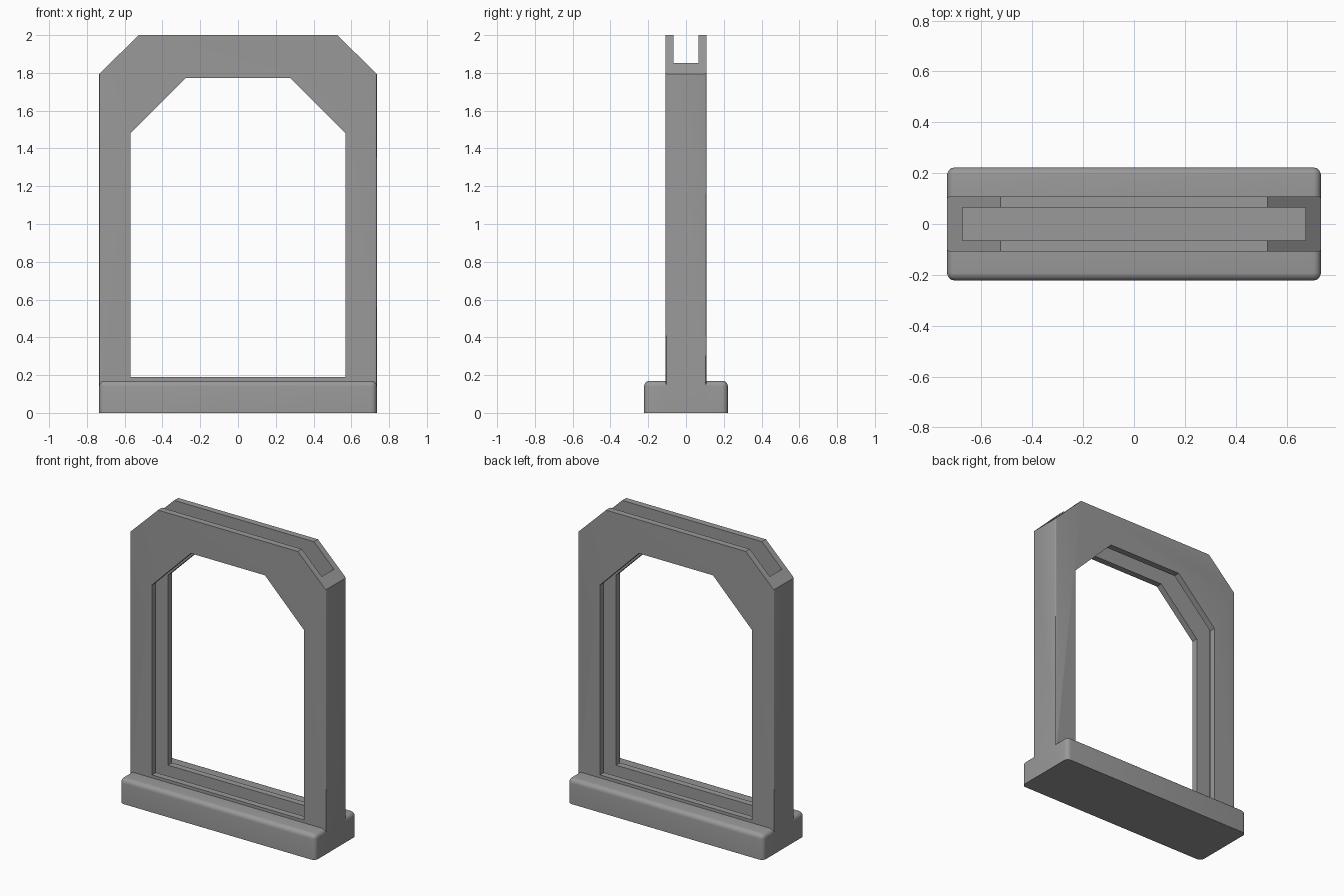
import bpy
import bmesh

if "Cube" in bpy.data.objects:
    bpy.data.objects.remove(bpy.data.objects["Cube"])

grey = bpy.data.materials.new("plain_grey")
grey.diffuse_color = (0.32, 0.32, 0.32, 1)
grey.use_nodes = True
grey.node_tree.nodes["Principled BSDF"].inputs["Base Color"].default_value = grey.diffuse_color


def prism(name, profile, half_y, round_edges=None, radius=0.0, segments=4):
    """Extrude an x-z profile along y and round the chosen edges."""
    bm = bmesh.new()
    face = bm.faces.new([bm.verts.new((x, -half_y, z)) for x, z in profile])
    out = bmesh.ops.extrude_face_region(bm, geom=[face])
    verts = [g for g in out["geom"] if isinstance(g, bmesh.types.BMVert)]
    bmesh.ops.translate(bm, verts=verts, vec=(0, 2 * half_y, 0))
    bmesh.ops.recalc_face_normals(bm, faces=bm.faces)
    if round_edges:
        edges = [e for e in bm.edges if round_edges(e.verts[0].co, e.verts[1].co)]
        bmesh.ops.bevel(bm, geom=edges, offset=radius, segments=segments,
                        profile=0.5, affect='EDGES')
    mesh = bpy.data.meshes.new(name)
    bm.to_mesh(mesh)
    bm.free()
    mesh.materials.append(grey)
    obj = bpy.data.objects.new(name, mesh)
    bpy.context.collection.objects.link(obj)
    return obj


def mirrored(half):
    """Complete a right-hand profile with its left-hand mirror."""
    return half + [(-x, z) for x, z in reversed(half)]


def combine(target, other, operation):
    mod = target.modifiers.new(operation, 'BOOLEAN')
    mod.operation = operation
    mod.solver = 'EXACT'
    mod.object = other
    bpy.context.view_layer.objects.active = target
    bpy.ops.object.modifier_apply(modifier=mod.name)
    bpy.data.objects.remove(other)


# Upright frame with clipped top corners and softened vertical edges
frame = prism("frame", mirrored([(0.735, 0), (0.735, 1.795), (0.525, 2.0)]), 0.108,
              lambda a, b: abs(a.x - b.x) < 1e-5 and abs(a.y - b.y) < 1e-5,
              0.008, 3)

# Foot with rounded top rim and corners
foot = prism("foot", mirrored([(0.735, 0), (0.735, 0.17)]), 0.222,
             lambda a, b: max(a.z, b.z) > 0.1, 0.03, 5)
combine(frame, foot, 'UNION')

# Window opening
opening = prism("opening_cutter",
                mirrored([(0.57, 0.19), (0.57, 1.48), (0.278, 1.772)]), 0.5)
combine(frame, opening, 'DIFFERENCE')

# Panel slot, open at the top and running down both jambs into the sill
slot = prism("slot_cutter", mirrored([(0.675, 0.085), (0.675, 2.2)]), 0.065)
combine(frame, slot, 'DIFFERENCE')

# Smooth the rounded edges, keep the rest crisp
frame.name = "slotted_frame"
bpy.ops.object.select_all(action='DESELECT')
frame.select_set(True)
bpy.context.view_layer.objects.active = frame
bpy.ops.object.shade_smooth_by_angle(angle=0.6)
